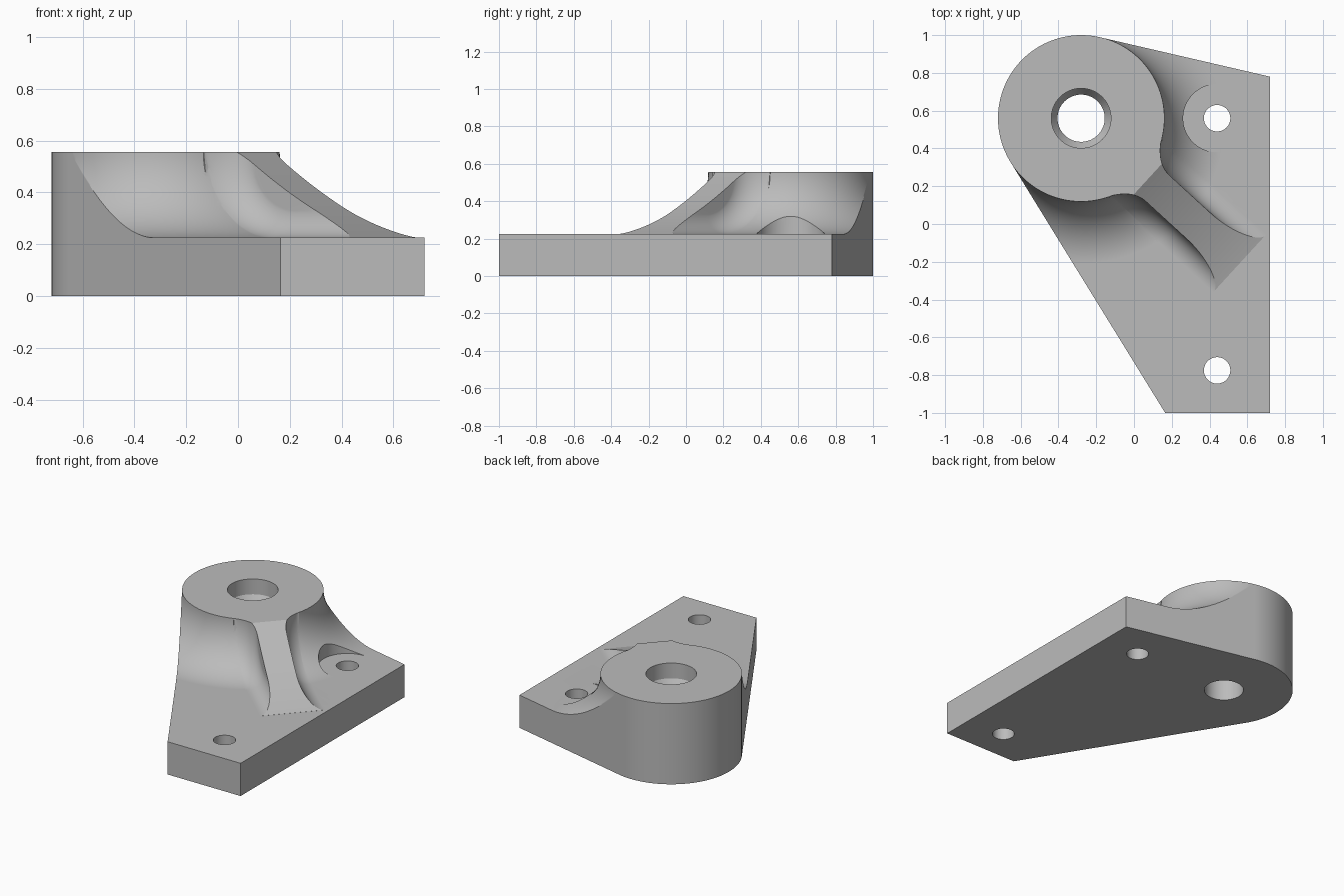
import bpy, bmesh, math
from mathutils import Vector

if "Cube" in bpy.data.objects:
    bpy.data.objects.remove(bpy.data.objects["Cube"])

# Main dimensions
BOSS = Vector((-0.28, 0.56))
BOSS_R, BOSS_Z, PLATE_Z = 0.44, 0.555, 0.225
FILLET = BOSS_Z - PLATE_Z
RING = BOSS_R + FILLET
RIB_HALF, RIB_FILLET, RIB_END = 0.093, 0.115, 1.14
RIB_DIR = Vector((0.84, -0.77)).normalized()
RIB_SIDE = Vector((-RIB_DIR.y, RIB_DIR.x))

grey = bpy.data.materials.new("light grey")
grey.use_nodes = True
grey.diffuse_color = (0.5, 0.5, 0.5, 1)
grey.node_tree.nodes["Principled BSDF"].inputs["Base Color"].default_value = (0.5, 0.5, 0.5, 1)


def finish(bm, name):
    bmesh.ops.recalc_face_normals(bm, faces=bm.faces[:])
    mesh = bpy.data.meshes.new(name)
    bm.to_mesh(mesh)
    bm.free()
    mesh.materials.append(grey)
    obj = bpy.data.objects.new(name, mesh)
    bpy.context.collection.objects.link(obj)
    return obj


def prism(name, points, low, high):
    bm = bmesh.new()
    face = bm.faces.new([bm.verts.new((x, y, low)) for x, y in points])
    ext = bmesh.ops.extrude_face_region(bm, geom=[face], use_keep_orig=True)
    for v in ext["geom"]:
        if isinstance(v, bmesh.types.BMVert):
            v.co.z = high
    return finish(bm, name)


def lathe(name, profile, centre, steps):
    """Turn (radius, z) points round a vertical axis."""
    bm = bmesh.new()
    verts = [bm.verts.new((centre[0] + r, centre[1], z)) for r, z in profile]
    edges = [bm.edges.new(pair) for pair in zip(verts, verts[1:])]
    bmesh.ops.spin(bm, geom=verts + edges, cent=(*centre, 0), axis=(0, 0, 1),
                   angle=math.tau, steps=steps, use_duplicate=False)
    bmesh.ops.remove_doubles(bm, verts=bm.verts[:], dist=1e-5)
    return finish(bm, name)


def combine(target, tool, operation):
    mod = target.modifiers.new(operation, "BOOLEAN")
    mod.operation, mod.solver, mod.object = operation, "EXACT", tool
    bpy.context.view_layer.objects.active = target
    bpy.ops.object.modifier_apply(modifier=mod.name)
    bpy.data.objects.remove(tool)


def tangent(point, sign):
    """Angle at which a line from the point touches the boss."""
    d = Vector(point) - BOSS
    return math.atan2(d.y, d.x) + sign * math.acos(BOSS_R / d.length)


def boss_height(d, gap):
    """Height of the boss fillet surface, grown outward by a gap."""
    if d >= RING:
        return PLATE_Z + gap
    if d <= BOSS_R + gap:
        return 1.0
    return BOSS_Z - math.sqrt(max(0, (FILLET - gap) ** 2 - (RING - d) ** 2))


def rib_wall(u, v):
    """Rolling fillet between the rib side and the boss or plate."""
    b = min(max(v - RIB_HALF, 0), RIB_FILLET)
    gap = RIB_FILLET - math.sqrt(RIB_FILLET ** 2 - (RIB_FILLET - b) ** 2)
    return boss_height(math.hypot(u, v), gap)


def rib_top(u):
    s = RIB_END - u
    return min(0.58, PLATE_Z + 0.32 * s + 0.27 * s * s)


def rib():
    bm = bmesh.new()
    outer, rows = RIB_HALF + RIB_FILLET, []
    count = 90
    for i in range(count + 1):
        u = 0.3 + 0.838 * math.sin(math.pi / 2 * i / count)
        top = rib_top(u)
        # Find where the side fillet meets the sloping top
        lo, hi = RIB_HALF, outer - 0.002
        for _ in range(30):
            mid = (lo + hi) / 2
            if rib_wall(u, mid) > top:
                lo = mid
            else:
                hi = mid
        half = [(lo * k / 3, top) for k in range(4)]
        for k in range(1, 17):
            v = lo + (outer - lo) * (k / 16) ** 2
            half.append((v, min(top, rib_wall(u, v))))
        line = [(-v, z) for v, z in half[:0:-1]] + half
        row = []
        for v, z in line:
            p = BOSS + RIB_DIR * u + RIB_SIDE * v
            row.append(bm.verts.new((p.x, p.y, z)))
        rows.append(row)
    for a, b in zip(rows, rows[1:]):
        for k in range(len(a) - 1):
            bm.faces.new((a[k], a[k + 1], b[k + 1], b[k]))
    ext = bmesh.ops.extrude_face_region(bm, geom=bm.faces[:], use_keep_orig=True)
    for v in ext["geom"]:
        if isinstance(v, bmesh.types.BMVert):
            v.co.z = 0.1
    return finish(bm, "rib")


# Boss with its large fillet running out into the plate
profile = [(0, -0.1), (2.2, -0.1), (2.2, PLATE_Z)]
for i in range(33):
    a = math.pi / 2 * i / 32
    profile.append((RING + 0.001 - FILLET * math.sin(a), BOSS_Z - FILLET * math.cos(a)))
profile += [(BOSS_R + 0.001, 0.565), (0, 0.565)]
bracket = lathe("bracket", profile, BOSS, 160)

# Rib
combine(bracket, rib(), "UNION")

# Plate outline: straight sides tangent to the round end
back_corner, front_corner = (0.72, 0.78), (0.165, -1.0)
start = tangent(back_corner, 1)
end = tangent(front_corner, -1) % math.tau
outline = [front_corner, (0.72, -1.0), back_corner]
for i in range(65):
    a = start + (end - start) * i / 64
    outline.append((BOSS.x + BOSS_R * math.cos(a), BOSS.y + BOSS_R * math.sin(a)))
combine(bracket, prism("outline", outline, 0, BOSS_Z), "INTERSECT")

# Stepped bore through the boss
bore = [(0, -0.2), (0.125, -0.2), (0.125, 0.4), (0.158, 0.45), (0.158, 0.8), (0, 0.8)]
combine(bracket, lathe("bore", bore, BOSS, 64), "DIFFERENCE")

# Bolt holes, and the clearance for the bolt head beside the boss
for y in (0.56, -0.775):
    hole = [(0, -0.2), (0.07, -0.2), (0.07, 0.8), (0, 0.8)]
    combine(bracket, lathe("hole", hole, (0.44, y), 48), "DIFFERENCE")
seat = [(0, PLATE_Z + 0.0004), (0.18, PLATE_Z + 0.0004), (0.18, 0.8), (0, 0.8)]
combine(bracket, lathe("seat", seat, (0.44, 0.56), 64), "DIFFERENCE")

# Smooth curved faces, keeping machined edges sharp
bpy.ops.object.select_all(action="DESELECT")
bracket.select_set(True)
bpy.context.view_layer.objects.active = bracket
bpy.ops.object.shade_smooth_by_angle(angle=math.radians(30))
weighted = bracket.modifiers.new("weighted normals", "WEIGHTED_NORMAL")
weighted.keep_sharp = True
